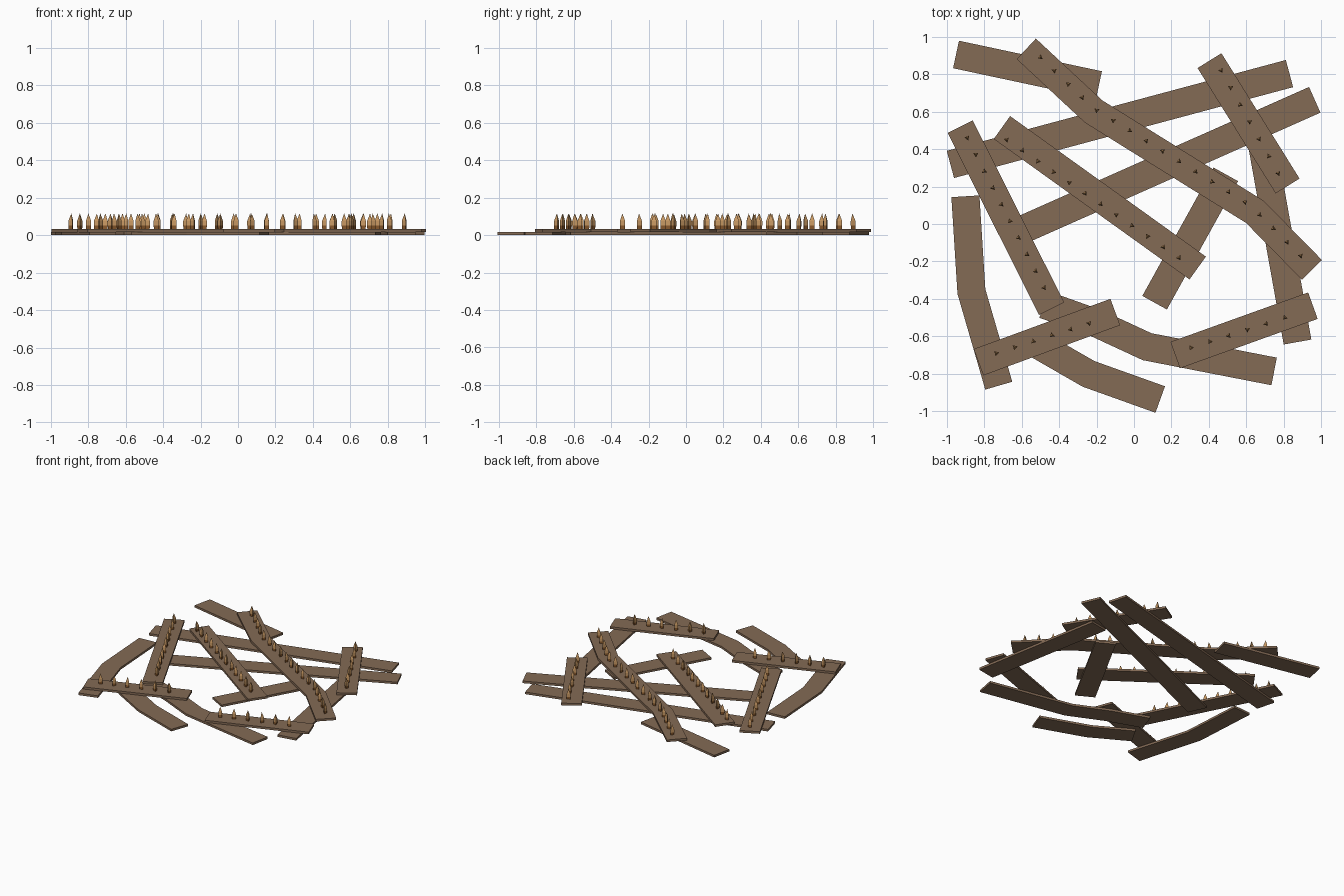
import bpy, bmesh, math, random
from mathutils import Vector

random.seed(4)
if "Cube" in bpy.data.objects:
    bpy.data.objects.remove(bpy.data.objects["Cube"])


def material(name, rgb):
    m = bpy.data.materials.new(name)
    m.use_nodes = True
    m.diffuse_color = (*rgb, 1)
    m.node_tree.nodes["Principled BSDF"].inputs["Base Color"].default_value = (*rgb, 1)
    return m


WOOD = material("weathered_wood", (0.23, 0.145, 0.09))
TIP = material("cut_wood", (0.60, 0.33, 0.13))
BARK = material("dark_stake_wood", (0.25, 0.10, 0.025))
WIDTH, THICK = 0.15, 0.017


def finish(name, bm, mats):
    bmesh.ops.recalc_face_normals(bm, faces=bm.faces)
    mesh = bpy.data.meshes.new(name)
    bm.to_mesh(mesh)
    bm.free()
    for m in mats:
        mesh.materials.append(m)
    obj = bpy.data.objects.new(name, mesh)
    bpy.context.collection.objects.link(obj)


def plank(name, path, z):
    """Flat board following a path, with mitred bends."""
    pts = [Vector(p) for p in path]
    dirs = [(b - a).normalized() for a, b in zip(pts, pts[1:])]
    bm = bmesh.new()
    rings = []
    for i, p in enumerate(pts):
        d0, d1 = dirs[max(i - 1, 0)], dirs[min(i, len(dirs) - 1)]
        t = (d0 + d1).normalized()
        side = Vector((-t.y, t.x)) * (WIDTH / 2 / t.dot(d1))
        rings.append([bm.verts.new((*(p + side * s), z + h))
                      for s, h in ((1, 0), (-1, 0), (-1, THICK), (1, THICK))])
    for a, b in zip(rings, rings[1:]):
        for k in range(4):
            bm.faces.new((a[k], a[(k + 1) % 4], b[(k + 1) % 4], b[k]))
    bm.faces.new(rings[0])
    bm.faces.new(rings[-1][::-1])
    finish(name, bm, [WOOD])


def along(path, count):
    """Evenly spaced points along a path."""
    pts = [Vector(p) for p in path]
    lengths = [(b - a).length for a, b in zip(pts, pts[1:])]
    for i in range(count):
        d = sum(lengths) * i / (count - 1)
        k = 0
        while k < len(lengths) - 1 and d > lengths[k]:
            d -= lengths[k]
            k += 1
        yield pts[k].lerp(pts[k + 1], d / lengths[k])


def stakes(name, path, count):
    """Row of three-sided sharpened stakes."""
    bm = bmesh.new()
    for p in along(path, count):
        spin = random.uniform(0, math.tau)
        rings = []
        for r, z in ((0.015, 0.03), (0.016, 0.052), (0.016, 0.076)):
            rings.append([bm.verts.new((p.x + r * math.cos(spin + k * math.tau / 3),
                                        p.y + r * math.sin(spin + k * math.tau / 3), z))
                          for k in range(3)])
        tip = bm.verts.new((p.x, p.y, 0.116))
        for k in range(3):
            n = (k + 1) % 3
            for level in range(2):
                a, b = rings[level], rings[level + 1]
                f = bm.faces.new((a[k], a[n], b[n], b[k]))
                f.material_index = 1 - level
            bm.faces.new((rings[2][k], rings[2][n], tip))
        bm.faces.new(rings[0][::-1]).material_index = 1
    finish(name, bm, [TIP, BARK])


# Lower layer of boards
lower = {
    "back_left_board": [(-0.95, 0.905), (-0.187, 0.742)],
    "back_cross_board": [(-0.98, 0.318), (0.83, 0.803)],
    "middle_cross_board": [(-0.64, -0.05), (0.965, 0.663)],
    "right_side_board": [(0.685, 0.42), (0.873, -0.63)],
    "left_bent_board": [(-0.9, 0.148), (-0.868, -0.36), (-0.722, -0.863)],
    "front_bent_board": [(-0.48, -0.43), (-0.2, -0.53), (0.07, -0.655), (0.748, -0.787)],
    "front_edge_board": [(-0.53, -0.635), (-0.243, -0.80), (0.14, -0.937)],
    "short_inner_board": [(0.11, -0.42), (0.49, 0.265)],
}
for name, path in lower.items():
    plank(name, path, 0.0)

# Upper layer of boards, each with a row of stakes
upper = {
    "long_diagonal": ([(-0.575, 0.935), (-0.215, 0.6), (0.645, 0.065), (0.95, -0.245)],
                      [(-0.5, 0.89), (-0.22, 0.62), (0.62, 0.1), (0.89, -0.17)], 18),
    "inner_diagonal": ([(-0.705, 0.515), (0.34, -0.235)], [(-0.68, 0.45), (0.24, -0.18)], 12),
    "left_diagonal": ([(-0.928, 0.52), (-0.44, -0.452)], [(-0.89, 0.46), (-0.48, -0.34)], 10),
    "back_right": ([(0.403, 0.872), (0.82, 0.203)], [(0.465, 0.82), (0.77, 0.27)], 7),
    "front_left": ([(-0.83, -0.738), (-0.1, -0.47)], [(-0.735, -0.69), (-0.24, -0.53)], 6),
    "front_right": ([(0.22, -0.70), (0.955, -0.436)], [(0.305, -0.66), (0.805, -0.5)], 6),
}
for name, (path, row, count) in upper.items():
    plank(name + "_board", path, THICK)
    stakes(name + "_stakes", row, count)
